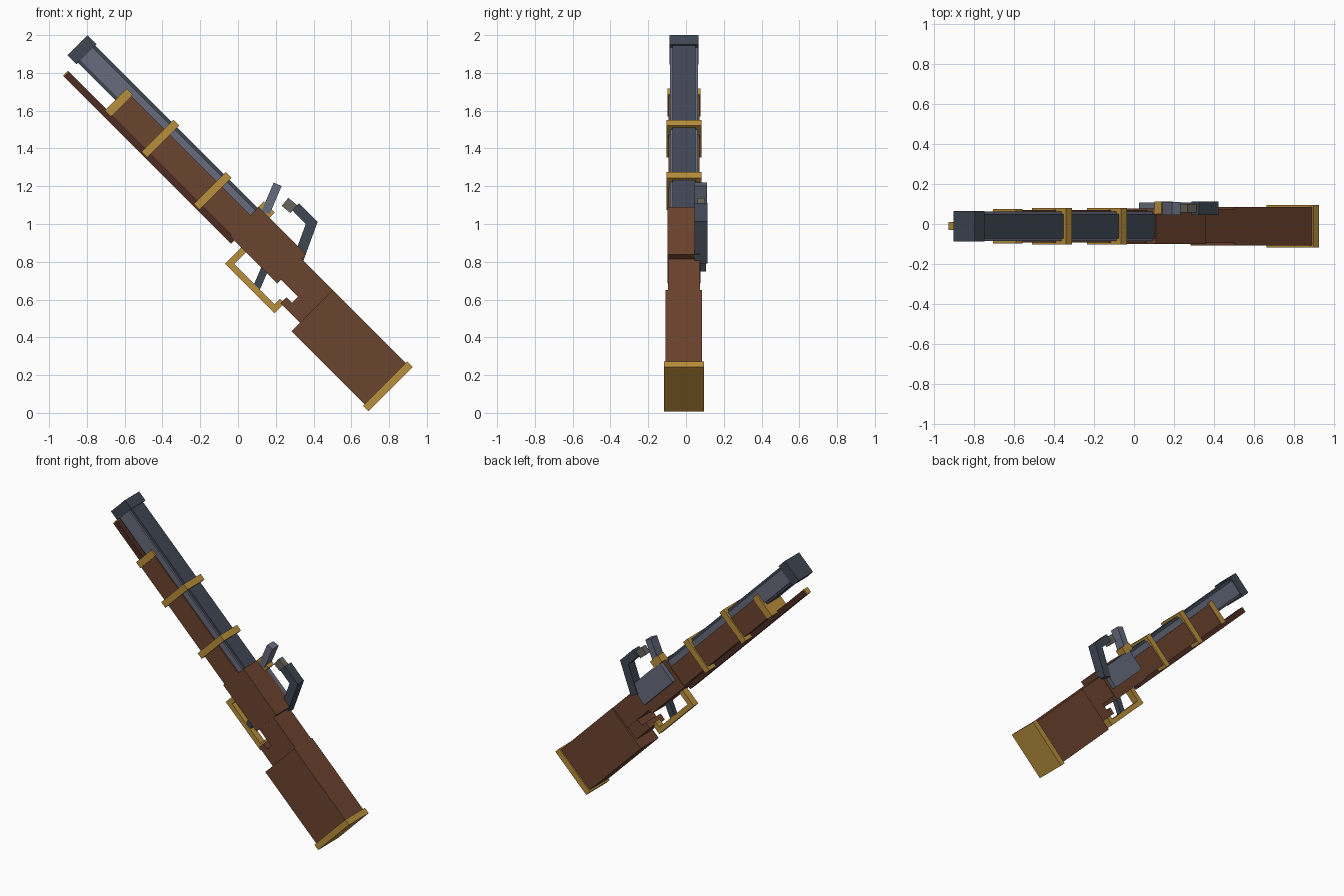
import bpy, bmesh, math
from mathutils import Matrix

if "Cube" in bpy.data.objects:
    bpy.data.objects.remove(bpy.data.objects["Cube"])

R2 = math.sqrt(2)
YC = -0.011  # centre line of the long gun


def material(name, hex_colour):
    def lin(c):
        return c / 12.92 if c <= 0.04045 else ((c + 0.055) / 1.055) ** 2.4
    m = bpy.data.materials.new(name)
    rgb = [lin(int(hex_colour[i:i + 2], 16) / 255) for i in (0, 2, 4)]
    m.diffuse_color = (*rgb, 1)
    m.use_nodes = True
    m.node_tree.nodes["Principled BSDF"].inputs["Base Color"].default_value = m.diffuse_color
    return m


WOOD = material("walnut wood", "6b432e")
DARK_WOOD = material("dark wood", "4c2c22")
BRASS = material("brass", "b88e3c")
STEEL = material("light steel", "666b7d")
DARK = material("dark steel", "3f4754")
FLINT = material("flint stone", "68645c")


def box(name, x, z, length, thick, angle, y0, y1, mat):
    """Box centred at x, z whose length runs at an angle in the xz plane."""
    bm = bmesh.new()
    bmesh.ops.create_cube(bm, size=1)
    bm.transform(Matrix.Diagonal((length, y1 - y0, thick, 1)))
    me = bpy.data.meshes.new(name)
    bm.to_mesh(me)
    bm.free()
    me.materials.append(mat)
    ob = bpy.data.objects.new(name, me)
    ob.location = (x, (y0 + y1) / 2, z)
    ob.rotation_euler = (0, -math.radians(angle), 0)
    bpy.context.collection.objects.link(ob)
    return ob


def along(name, u0, u1, v0, v1, mat, half=None, ys=None):
    """Box in gun axes: u runs from butt to muzzle, v runs up from the barrel."""
    u, v = (u0 + u1) / 2, (v0 + v1) / 2
    y0, y1 = ys if ys else (YC - half, YC + half)
    return box(name, (v - u) / R2, (v + u) / R2, u1 - u0, v1 - v0, 135, y0, y1, mat)


def strut(name, p, q, thick, y0, y1, mat):
    """Box running between two points of the xz plane."""
    dx, dz = q[0] - p[0], q[1] - p[1]
    return box(name, (p[0] + q[0]) / 2, (p[1] + q[1]) / 2, math.hypot(dx, dz),
               thick, math.degrees(math.atan2(dz, dx)), y0, y1, mat)


# Butt and stock
along("butt_plate", -0.482, -0.441, 0.494, 0.826, BRASS, 0.106)
along("butt", -0.441, 0.105, 0.505, 0.815, WOOD, 0.097)
along("wrist", 0.10, 0.345, 0.660, 0.815, WOOD, 0.085)
along("wrist_underside", 0.10, 0.21, 0.569, 0.665, WOOD, 0.08)
along("wrist_tip", 0.20, 0.251, 0.569, 0.614, WOOD, 0.08)
along("receiver", 0.338, 0.693, 0.632, 0.848, WOOD, 0.088)
along("forestock", 0.68, 1.60, 0.640, 0.786, WOOD, 0.082)

# Barrel made of two crossed bars, and its muzzle ring
along("barrel_core", 0.62, 1.95, 0.712, 0.841, DARK, 0.061)
along("barrel_sides", 0.62, 1.95, 0.727, 0.825, STEEL, 0.074)
along("muzzle_ring", 1.909, 1.977, 0.701, 0.851, DARK, 0.077)

# Ramrod with brass tip
along("ramrod", 0.66, 1.912, 0.607, 0.645, DARK_WOOD, 0.02)
along("ramrod_tip", 1.912, 1.918, 0.607, 0.645, BRASS, 0.02)

# Brass bands
along("fore_cap", 1.586, 1.631, 0.634, 0.797, BRASS, 0.087)
for i, u in enumerate((0.904, 1.295)):
    along(f"barrel_band_{i + 1}", u, u + 0.043, 0.616, 0.856, BRASS, 0.092)

# Trigger and guard
along("guard_bottom", 0.236, 0.607, 0.510, 0.543, BRASS, 0.024)
along("guard_front", 0.572, 0.607, 0.540, 0.640, BRASS, 0.024)
along("guard_rear", 0.236, 0.270, 0.540, 0.585, BRASS, 0.024)
strut("trigger", (0.095, 0.655), (0.175, 0.84), 0.04, YC - 0.018, YC + 0.018, DARK)

# Flintlock on the back side
along("lock_plate", 0.36, 0.665, 0.70, 0.846, STEEL, ys=(0.06, 0.107))
along("priming_pan", 0.612, 0.695, 0.840, 0.888, BRASS, ys=(0.05, 0.112))
strut("frizzen", (0.146, 1.06), (0.210, 1.21), 0.046, 0.045, 0.111, STEEL)
box("flint", 0.272, 1.098, 0.06, 0.055, -40, 0.057, 0.10, FLINT)
strut("hammer_jaw", (0.305, 1.092), (0.40, 0.995), 0.052, 0.046, 0.113, DARK)
strut("hammer_arm", (0.396, 1.022), (0.315, 0.80), 0.055, 0.046, 0.113, DARK)
